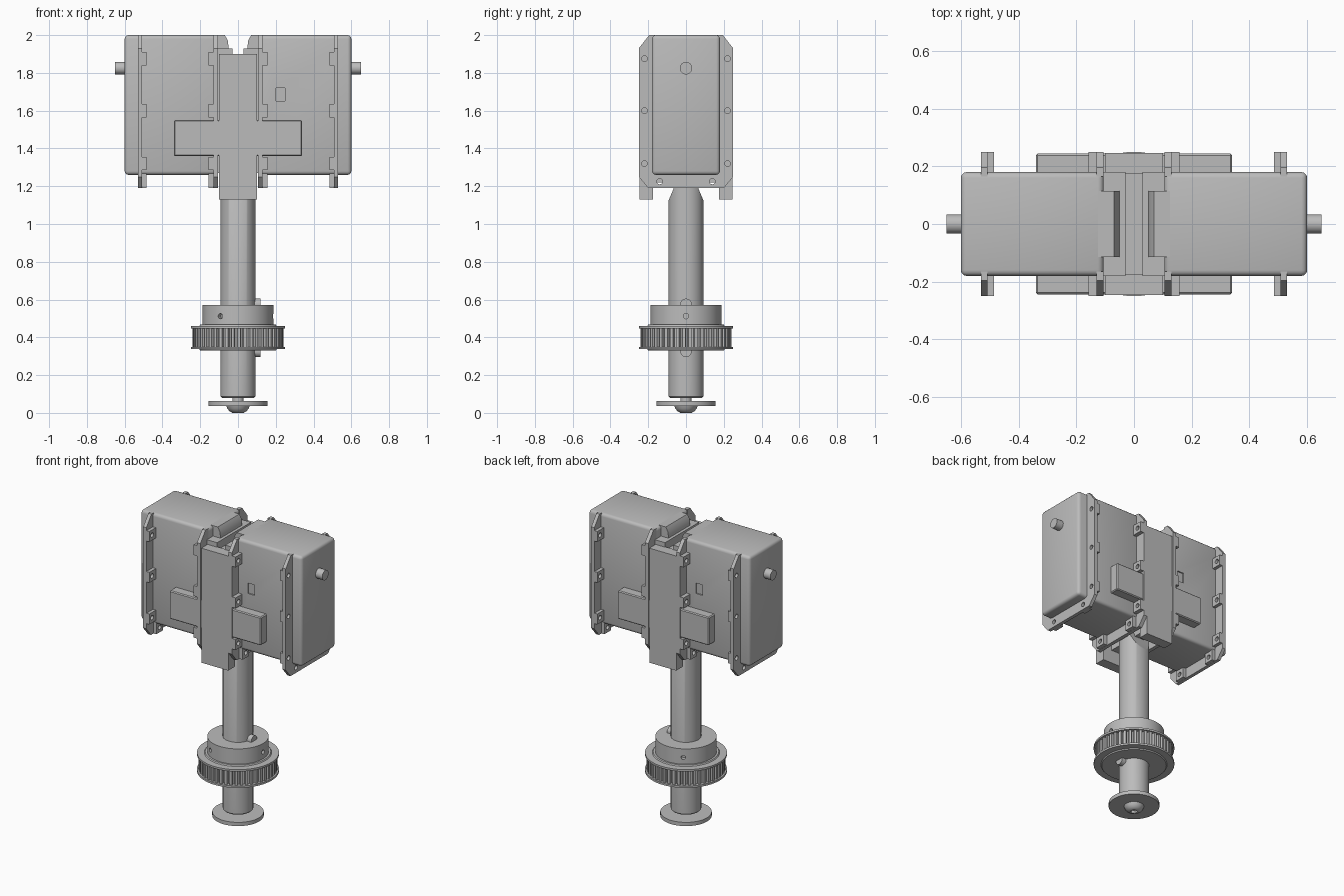
import bpy, bmesh, math
from mathutils import Matrix, Vector

if "Cube" in bpy.data.objects:
    bpy.data.objects.remove(bpy.data.objects["Cube"])

grey = bpy.data.materials.new("machined grey")
grey.use_nodes = True
COLOUR = (0.5, 0.5, 0.5, 1)
grey.diffuse_color = COLOUR
grey.node_tree.nodes["Principled BSDF"].inputs["Base Color"].default_value = COLOUR
AXIS = {"z": Matrix(), "x": Matrix.Rotation(math.pi / 2, 4, "Y")}


def finish(name, bm):
    bmesh.ops.recalc_face_normals(bm, faces=bm.faces)
    mesh = bpy.data.meshes.new(name)
    bm.to_mesh(mesh)
    bm.free()
    mesh.materials.append(grey)
    obj = bpy.data.objects.new(name, mesh)
    bpy.context.collection.objects.link(obj)
    return obj


def add_box(bm, x, y, z):
    size = [b - a for a, b in (x, y, z)]
    mid = [(a + b) / 2 for a, b in (x, y, z)]
    m = Matrix.Translation(mid) @ Matrix.Diagonal((*size, 1))
    return bmesh.ops.create_cube(bm, size=1, matrix=m)["verts"]


def add_cylinder(bm, r, depth, centre, axis="z", n=48):
    bmesh.ops.create_cone(bm, cap_ends=True, segments=n, radius1=r, radius2=r, depth=depth,
                          matrix=Matrix.Translation(centre) @ AXIS[axis])


def box(name, x, y, z, bevel=0, segments=3):
    bm = bmesh.new()
    add_box(bm, x, y, z)
    if bevel:
        bmesh.ops.bevel(bm, geom=bm.edges[:], offset=bevel, segments=segments,
                        profile=0.5, affect="EDGES")
    return finish(name, bm)


def prism(name, outline, place, sweep):
    # Closed outline swept along a vector
    bm = bmesh.new()
    face = bm.faces.new([bm.verts.new(place(p)) for p in outline])
    out = bmesh.ops.extrude_face_region(bm, geom=[face])["geom"]
    bmesh.ops.translate(bm, vec=sweep, verts=[v for v in out if isinstance(v, bmesh.types.BMVert)])
    return finish(name, bm)


def lathe(name, profile, n=64):
    bm = bmesh.new()
    verts = [bm.verts.new((r, 0, z)) for r, z in profile]
    edges = [bm.edges.new(pair) for pair in zip(verts, verts[1:])]
    bmesh.ops.spin(bm, geom=verts + edges, cent=(0, 0, 0), axis=(0, 0, 1),
                   angle=math.tau, steps=n, use_duplicate=False)
    bmesh.ops.remove_doubles(bm, verts=bm.verts, dist=0.0005)
    return finish(name, bm)


def modify(obj, kind, **settings):
    mod = obj.modifiers.new(kind.lower(), kind)
    for key, value in settings.items():
        setattr(mod, key, value)
    bpy.context.view_layer.objects.active = obj
    bpy.ops.object.modifier_apply(modifier=mod.name)


def cut(obj, cutter):
    modify(obj, "BOOLEAN", operation="DIFFERENCE", object=cutter, solver="EXACT")
    bpy.data.objects.remove(cutter)


half = []  # parts repeated by a half turn about z

# Rounded housing with a small recessed window
housing = box("housing", (0.105, 0.6), (-0.18, 0.18), (1.26, 2.0), 0.02)
cut(housing, box("window_cutter", (0.2, 0.25), (-0.2, -0.172), (1.65, 1.72)))
half.append(housing)

# Stepped inner end of the housing
half.append(box("inner_wall", (0.03, 0.11), (-0.18, 0.18), (1.27, 1.93)))
tongue = [(0.14, 1.27), (0.05, 1.27), (0.05, 1.93), (0.053, 1.97), (0.07, 2.0), (0.14, 2.0)]
half.append(prism("inner_tongue", tongue, lambda p: (p[0], -0.115, p[1]), (0, 0.23, 0)))

# End button
bm = bmesh.new()
add_cylinder(bm, 0.033, 0.08, (0.61, 0, 1.825), "x", 32)
half.append(finish("end_button", bm))

# Mounting flanges with pads and screw holes
HOLES = [(s * 0.22, z) for s in (-1, 1) for z in (1.32, 1.6, 1.875)]
HOLES += [(s * 0.14, 1.225) for s in (-1, 1)]
right_side = [(0.17, 1.19), (0.2, 1.19), (0.25, 1.25), (0.25, 1.93), (0.195, 2.0), (0.165, 2.0),
              (0.165, 1.27)]
U = right_side + [(-y, z) for y, z in reversed(right_side)]


def flange(name, x_plate, thickness, x_pad):
    plate = prism(name, U, lambda p: (x_plate, *p), (thickness, 0, 0))
    bm = bmesh.new()
    for y, z in HOLES:
        if z > 1.25:
            side = math.copysign(1, y)
            ys = sorted((side * 0.17, side * 0.249))
            add_box(bm, x_pad, ys, (z - 0.035, z + 0.035))
        else:
            add_box(bm, x_pad, (y - 0.035, y + 0.035), (1.191, 1.27))
    pads = finish(name + "_pads", bm)
    modify(plate, "BOOLEAN", operation="UNION", object=pads, solver="EXACT")
    bpy.data.objects.remove(pads)
    bm = bmesh.new()
    for y, z in HOLES:
        add_cylinder(bm, 0.015, 0.2, (x_plate, y, z), "x", 20)
    cut(plate, finish("hole_cutter", bm))
    half.append(plate)


flange("outer_flange", 0.507, 0.023, (0.485, 0.52))
flange("inner_flange", 0.105, 0.025, (0.12, 0.157))

# Cross-shaped clamp plate: column and arms
half.append(box("clamp_column", (-0.1, 0.1), (-0.246, -0.175), (1.13, 1.9)))
half.append(box("clamp_arms", (-0.34, 0.34), (-0.244, -0.175), (1.36, 1.55), 0.006, 1))
half.append(box("clamp_backing", (-0.27, 0.27), (-0.19, -0.175), (1.38, 1.53)))

for part in half:
    twin = part.copy()
    twin.name = part.name + "_opposite"
    twin.rotation_euler.z = math.pi
    bpy.context.collection.objects.link(twin)

# Web between the housings
box("centre_web", (-0.035, 0.035), (-0.18, 0.18), (1.22, 1.88))

# Shaft with two slanted flats at its top
shaft = lathe("shaft", [(0, 0.08), (0.085, 0.08), (0.093, 0.088), (0.093, 1.3), (0, 1.3)])
bm = bmesh.new()
bm.from_mesh(shaft.data)
for side in (-1, 1):
    bmesh.ops.bisect_plane(bm, geom=bm.verts[:] + bm.edges[:] + bm.faces[:],
                           plane_co=(0, side * 0.09, 1.13), plane_no=Vector((0, side * 0.92, 0.39)),
                           clear_outer=True)
    bmesh.ops.holes_fill(bm, edges=[e for e in bm.edges if e.is_boundary])
bm.to_mesh(shaft.data)
bm.free()

# Feather key with round ends
bm = bmesh.new()
add_box(bm, (0.05, 0.12), (-0.03, 0.03), (0.325, 0.575))
for z in (0.325, 0.575):
    add_cylinder(bm, 0.03, 0.07, (0.085, 0, z), "x", 32)
finish("shaft_key", bm)

# Toothed pulley drum
TEETH = 46
outline = []
for i in range(TEETH):
    for part, r in ((0, 0.222), (0.3, 0.222), (0.42, 0.24), (0.88, 0.24)):
        a = math.tau * (i + part) / TEETH
        outline.append((r * math.cos(a), r * math.sin(a)))
prism("pulley_teeth", outline, lambda p: (*p, 0.345), (0, 0, 0.11))

# Pulley rims and hub
lathe("lower_rim", [(0, 0.33), (0.2, 0.33), (0.205, 0.337), (0.25, 0.337), (0.25, 0.35), (0, 0.35)])
lathe("upper_rim", [(0, 0.447), (0.25, 0.447), (0.25, 0.46), (0.205, 0.46), (0.2, 0.467), (0, 0.467)])
hub = lathe("pulley_hub", [(0, 0.46), (0.187, 0.46), (0.187, 0.57), (0, 0.57)])
bm = bmesh.new()
for i in range(3):
    start = len(bm.verts)
    add_cylinder(bm, 0.014, 0.06, (0.187, 0, 0.512), "x", 20)
    bm.verts.ensure_lookup_table()
    bmesh.ops.rotate(bm, verts=bm.verts[start:], cent=(0, 0, 0),
                     matrix=Matrix.Rotation(i * math.tau / 3, 3, "Z"))
cut(hub, finish("set_screw_cutter", bm))

# End washer and domed screw with a hexagonal socket
lathe("end_washer", [(0, 0.037), (0.157, 0.037), (0.157, 0.062), (0, 0.062)])
lathe("screw_neck", [(0, 0.05), (0.03, 0.05), (0.03, 0.09), (0, 0.09)], 32)
screw = lathe("end_screw", [(0, 0), (0.03, 0), (0.045, 0.009), (0.056, 0.022), (0.062, 0.037),
                            (0, 0.04)], 40)
bm = bmesh.new()
add_cylinder(bm, 0.022, 0.04, (0, 0, 0), "z", 6)
cut(screw, finish("socket_cutter", bm))

# Smooth round surfaces, keep hard edges
bpy.ops.object.select_all(action="DESELECT")
for obj in bpy.context.collection.objects:
    if obj.type == "MESH":
        obj.select_set(True)
        bpy.context.view_layer.objects.active = obj
bpy.ops.object.shade_smooth_by_angle(angle=math.radians(35))
bpy.ops.object.select_all(action="DESELECT")
